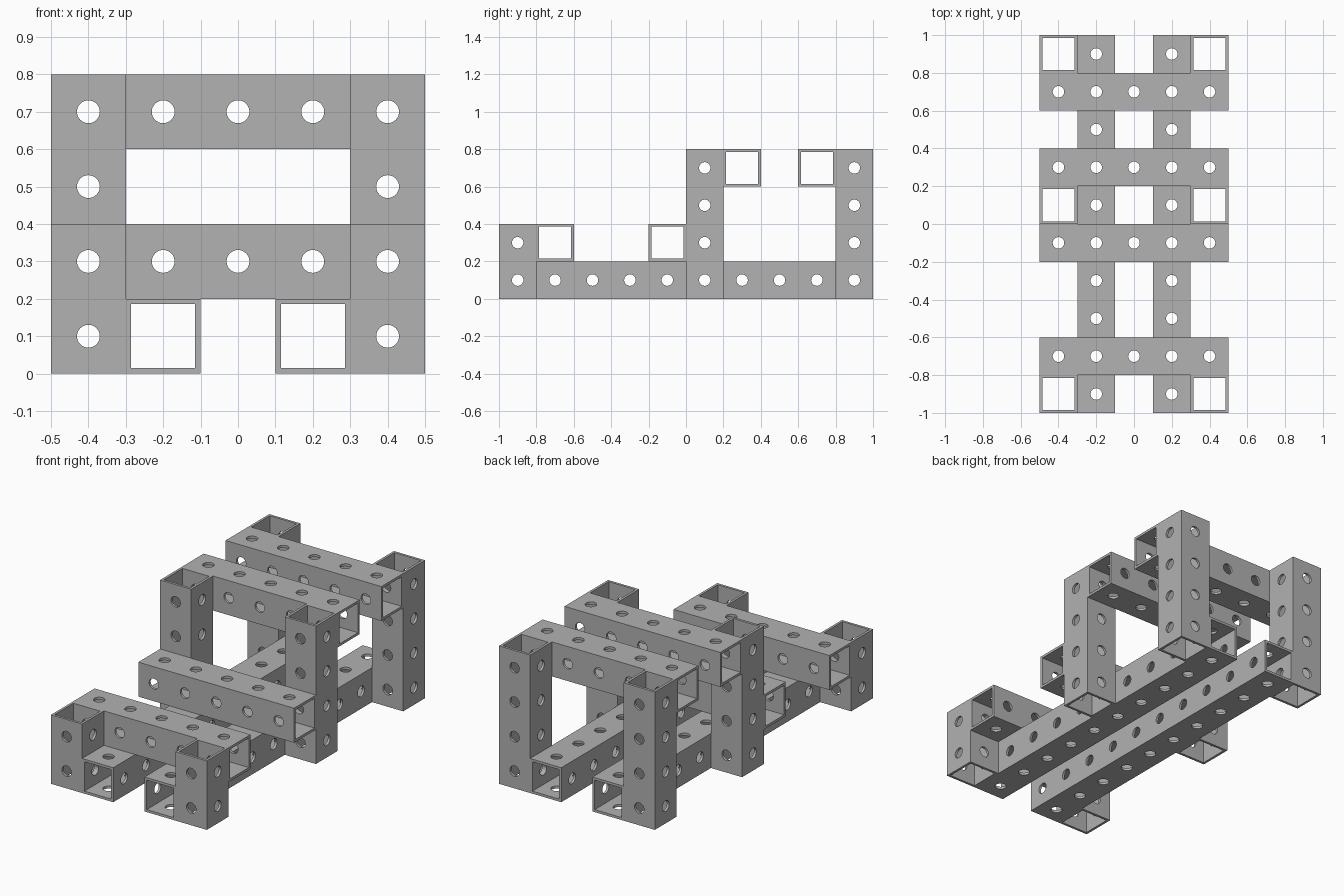
import bpy, bmesh
from math import sin, cos, pi
from mathutils import Matrix, Vector

if "Cube" in bpy.data.objects:
    bpy.data.objects.remove(bpy.data.objects["Cube"], do_unlink=True)

HALF = 0.1        # half width of a square tube, also half the hole pitch
WALL = 0.0145     # wall thickness
HOLE = 0.0305     # hole radius
SEGMENTS = 32

grey = bpy.data.materials.new("plain_grey")
grey.use_nodes = True
grey.diffuse_color = (0.445, 0.445, 0.445, 1)
grey.node_tree.nodes["Principled BSDF"].inputs["Base Color"].default_value = grey.diffuse_color


def add_cell(bm, turn, middle, low_end, high_end):
    """One drilled square of one tube wall, with rims at the open ends."""
    rows = []
    for i in range(SEGMENTS):
        a = 2 * pi * i / SEGMENTS
        c, s = cos(a), sin(a)
        m = max(abs(c), abs(s))
        inner = HALF - WALL
        points = [(HALF, s / m * HALF, middle + c / m * HALF),
                  (HALF, s * HOLE, middle + c * HOLE),
                  (inner, s * HOLE, middle + c * HOLE),
                  (inner, s / m * inner, middle + c / m * HALF)]
        at_end = (high_end and c / m > 0.999) or (low_end and c / m < -0.999)
        rows.append(([bm.verts.new(turn @ Vector(p)) for p in points], at_end))
    for i, (p, p_end) in enumerate(rows):
        q, q_end = rows[(i + 1) % SEGMENTS]
        # outer skin, hole wall, inner skin
        for k in range(3):
            face = bm.faces.new((p[k], p[k + 1], q[k + 1], q[k]))
            face.smooth = k == 1
        if p_end and q_end:
            bm.faces.new((p[3], p[0], q[0], q[3]))


def tube(name, start, axis, count):
    """Drilled square tube running from start along axis for count cells."""
    bm = bmesh.new()
    for side in range(4):
        turn = Matrix.Rotation(side * pi / 2, 3, 'Z')
        for n in range(count):
            add_cell(bm, turn, (2 * n + 1) * HALF, n == 0, n == count - 1)
    bmesh.ops.remove_doubles(bm, verts=bm.verts, dist=0.0001)
    bmesh.ops.recalc_face_normals(bm, faces=bm.faces)
    for edge in bm.edges:
        edge.smooth = edge.calc_face_angle(0) < 0.6
    turn = Vector((0, 0, 1)).rotation_difference(Vector(axis)).to_matrix().to_4x4()
    bm.transform(Matrix.Translation(start) @ turn)
    mesh = bpy.data.meshes.new(name)
    bm.to_mesh(mesh)
    bm.free()
    mesh.materials.append(grey)
    obj = bpy.data.objects.new(name, mesh)
    bpy.context.scene.collection.objects.link(obj)


# Floor rails and upright posts, mirrored left and right
for label, sign in (("left", 1), ("right", -1)):
    tube(label + "_floor_rail", (sign * 0.2, -1, 0.1), (0, 1, 0), 10)
    for place, y, count in (("front", -0.9, 2), ("middle", 0.1, 4), ("back", 0.9, 4)):
        tube(f"{label}_{place}_post", (sign * 0.4, y, 0), (0, 0, 1), count)

# Cross beams
for place, y, z in (("front_low", -0.7, 0.3), ("middle_low", -0.1, 0.3),
                    ("middle_high", 0.3, 0.7), ("back_high", 0.7, 0.7)):
    tube(place + "_cross_beam", (-0.5, y, z), (1, 0, 0), 5)
